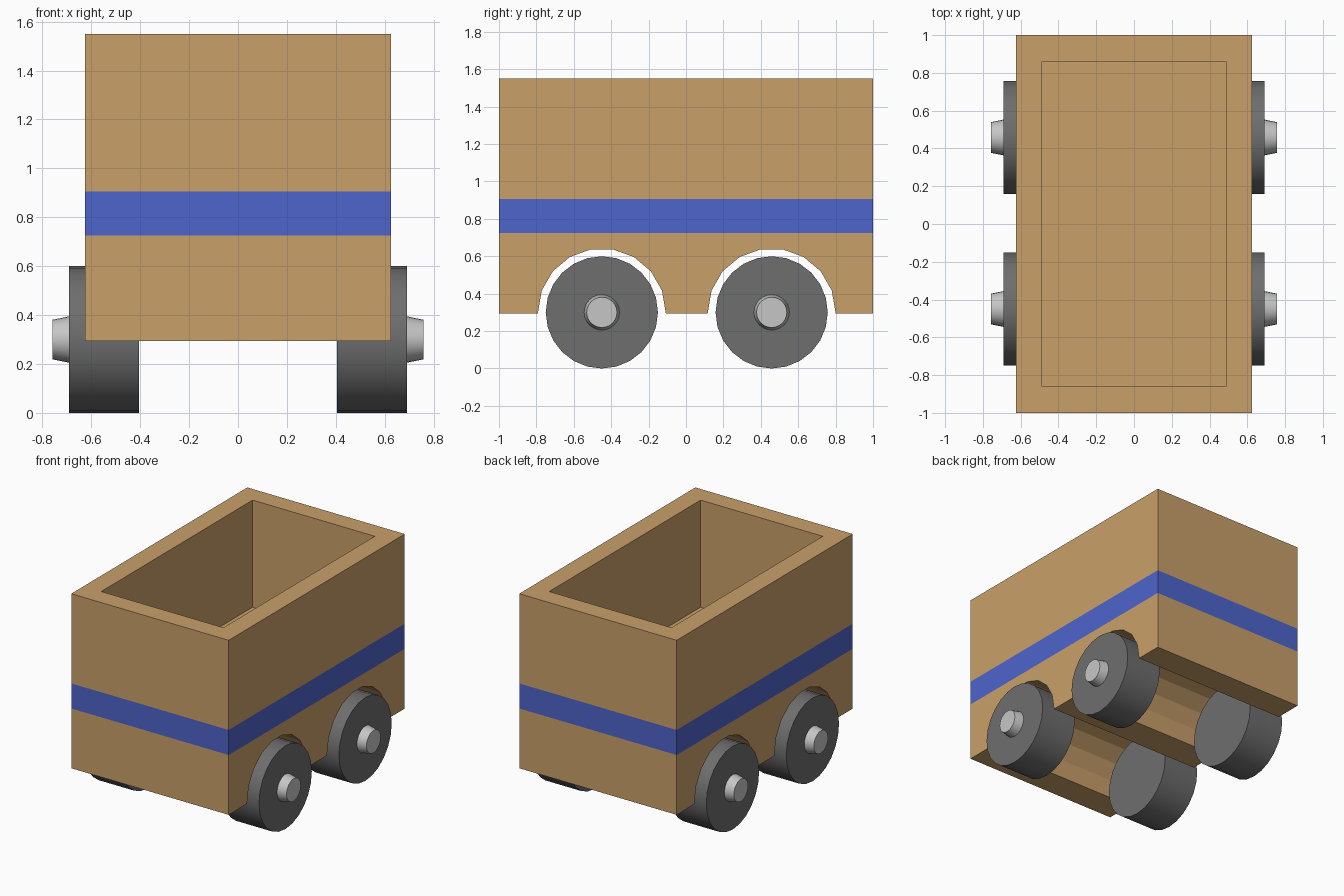
import bpy, bmesh, math
from mathutils import Matrix, Vector

if "Cube" in bpy.data.objects:
    bpy.data.objects.remove(bpy.data.objects["Cube"])


def lin(c):
    c /= 255
    return c / 12.92 if c <= 0.04045 else ((c + 0.055) / 1.055) ** 2.4


def material(name, r, g, b):
    m = bpy.data.materials.new(name)
    m.diffuse_color = (lin(r), lin(g), lin(b), 1)
    m.use_nodes = True
    m.node_tree.nodes["Principled BSDF"].inputs["Base Color"].default_value = m.diffuse_color
    return m


wood = material("tan wood", 201, 160, 106)
blue = material("blue paint", 78, 101, 204)
rubber = material("dark grey", 110, 110, 110)
metal = material("light grey", 198, 198, 198)

HX, BOTTOM, TOP = 0.626, 0.295, 1.55
STRIPE = (0.725, 0.905)
WALL, FLOOR = 0.14, 0.78
AXLES = (-0.45, 0.458)
AXLE_Z, WHEEL_R, ARCH_R = 0.30, 0.30, 0.342


def finish(name, bm, mats):
    bmesh.ops.recalc_face_normals(bm, faces=bm.faces)
    me = bpy.data.meshes.new(name)
    bm.to_mesh(me)
    bm.free()
    for m in mats:
        me.materials.append(m)
    ob = bpy.data.objects.new(name, me)
    bpy.context.collection.objects.link(ob)
    return ob


# Wagon box: side profile with two wheel arches, extruded across
profile = [(-1, TOP), (-1, BOTTOM)]
for cy in AXLES:
    profile.append((cy - ARCH_R, BOTTOM))
    for i in range(1, 9):
        a = math.pi * (1 - i / 9)
        profile.append((cy + ARCH_R * math.cos(a), AXLE_Z + ARCH_R * math.sin(a)))
    profile.append((cy + ARCH_R, BOTTOM))
profile += [(1, BOTTOM), (1, TOP)]

bm = bmesh.new()
side = bm.faces.new([bm.verts.new((-HX, y, z)) for y, z in profile])
ext = bmesh.ops.extrude_face_region(bm, geom=[side], use_keep_orig=True)
bmesh.ops.translate(bm, vec=(2 * HX, 0, 0),
                    verts=[v for v in ext["geom"] if isinstance(v, bmesh.types.BMVert)])
bmesh.ops.recalc_face_normals(bm, faces=bm.faces)

# Painted stripe: cut the outer walls at two heights
for z in STRIPE:
    bmesh.ops.bisect_plane(bm, geom=bm.verts[:] + bm.edges[:] + bm.faces[:],
                           plane_co=(0, 0, z), plane_no=(0, 0, 1))
for f in bm.faces:
    if STRIPE[0] < f.calc_center_median().z < STRIPE[1]:
        f.material_index = 1

# Open cavity: inset the top and sink it to the floor
top = max(bm.faces, key=lambda f: f.calc_center_median().z)
bmesh.ops.inset_region(bm, faces=[top], thickness=WALL, use_even_offset=True)
ext = bmesh.ops.extrude_face_region(bm, geom=[top])
bmesh.ops.translate(bm, vec=(0, 0, FLOOR - TOP),
                    verts=[v for v in ext["geom"] if isinstance(v, bmesh.types.BMVert)])
if top.is_valid:
    bmesh.ops.delete(bm, geom=[top], context="FACES_ONLY")
finish("wagon_box", bm, [wood, blue])


def drum(name, x0, x1, r0, r1, y, side, mat):
    """Capped cylinder or cone along x, from x0 (radius r0) to x1 (radius r1)."""
    bm = bmesh.new()
    rot = Matrix.Rotation(math.radians(90) * side, 4, "Y")
    place = Matrix.Translation(Vector((side * (x0 + x1) / 2, y, AXLE_Z)))
    bmesh.ops.create_cone(bm, cap_ends=True, segments=24, radius1=r0, radius2=r1,
                          depth=x1 - x0, matrix=place @ rot)
    ob = finish(name, bm, [mat])
    bpy.ops.object.select_all(action="DESELECT")
    ob.select_set(True)
    bpy.context.view_layer.objects.active = ob
    bpy.ops.object.shade_smooth_by_angle(angle=math.radians(35))


# Wheels with tapered hub caps
for end, y in zip(("front", "back"), AXLES):
    for label, s in (("left", -1), ("right", 1)):
        drum(f"{end}_{label}_wheel", 0.405, 0.692, WHEEL_R, WHEEL_R, y, s, rubber)
        drum(f"{end}_{label}_hub", 0.68, 0.758, 0.097, 0.081, y, s, metal)
